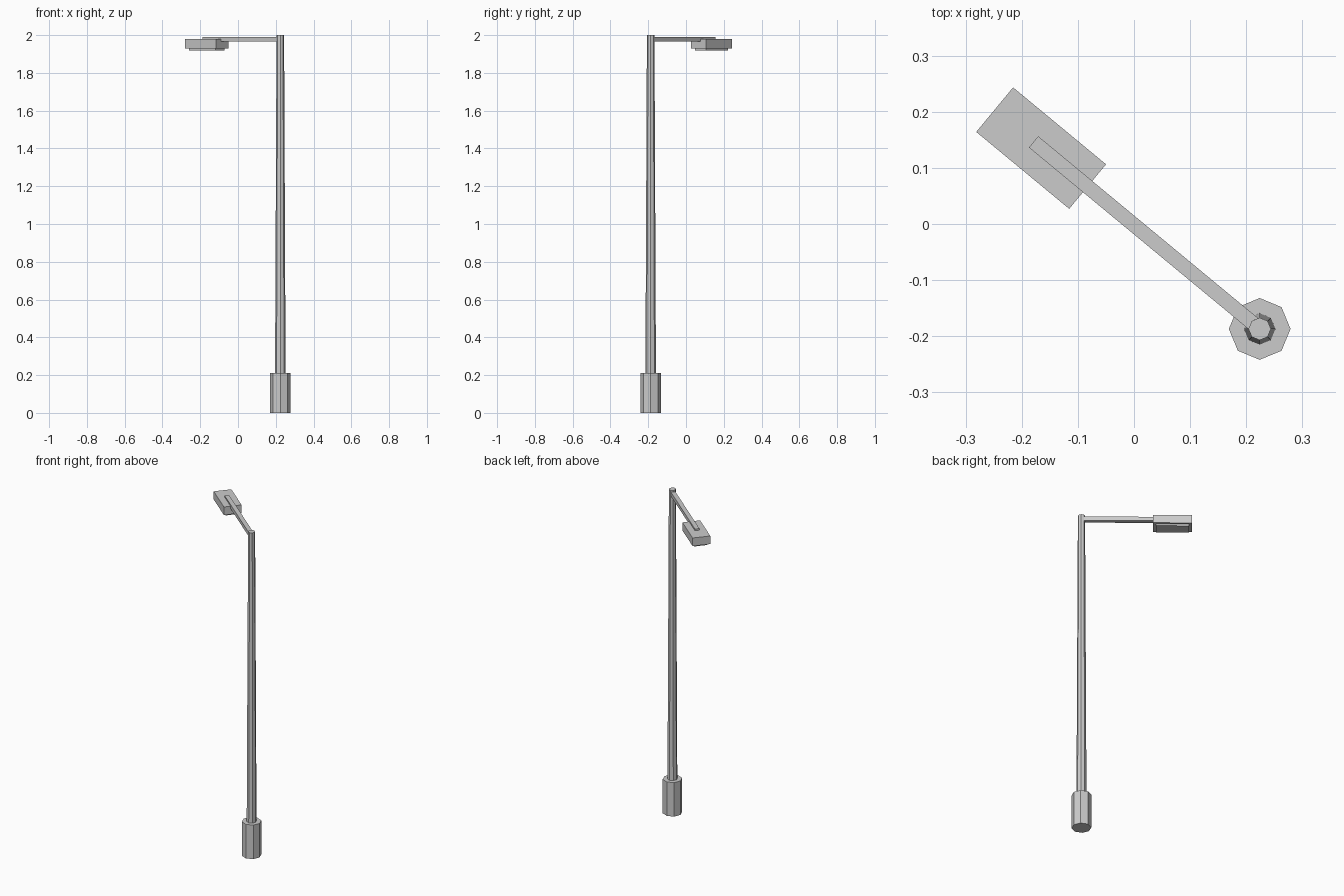
import bpy, math
from mathutils import Matrix, Vector

if "Cube" in bpy.data.objects:
    bpy.data.objects.remove(bpy.data.objects["Cube"])

POLE = Vector((0.224, -0.187, 0))
HEADING = math.radians(180 - 39.6)      # direction the arm points


def octagon(name, r_bottom, r_top, z0, z1):
    """Eight-sided, optionally tapered post standing on the pole axis."""
    bpy.ops.mesh.primitive_cone_add(
        vertices=8, radius1=r_bottom, radius2=r_top, depth=z1 - z0,
        location=(POLE.x, POLE.y, (z0 + z1) / 2))
    bpy.context.object.name = name
    return bpy.context.object


def arm_box(name, d0, d1, width, z0, z1):
    """Box running from distance d0 to d1 out from the pole along the arm."""
    bpy.ops.mesh.primitive_cube_add(size=1)
    ob = bpy.context.object
    ob.name = name
    ob.data.transform(
        Matrix.Translation(POLE) @ Matrix.Rotation(HEADING, 4, 'Z')
        @ Matrix.Translation(((d0 + d1) / 2, 0, (z0 + z1) / 2))
        @ Matrix.Diagonal((d1 - d0, width, z1 - z0, 1)))
    return ob


# Post
octagon("base", 0.055, 0.055, 0.0, 0.21)
octagon("pole", 0.028, 0.020, 0.21, 2.0)

# Arm and lamp
arm_box("arm", 0.010, 0.523, 0.026, 1.965, 1.989)
arm_box("lamp_housing", 0.398, 0.613, 0.103, 1.929, 1.979)
arm_box("lamp_panel", 0.413, 0.598, 0.075, 1.918, 1.929)
